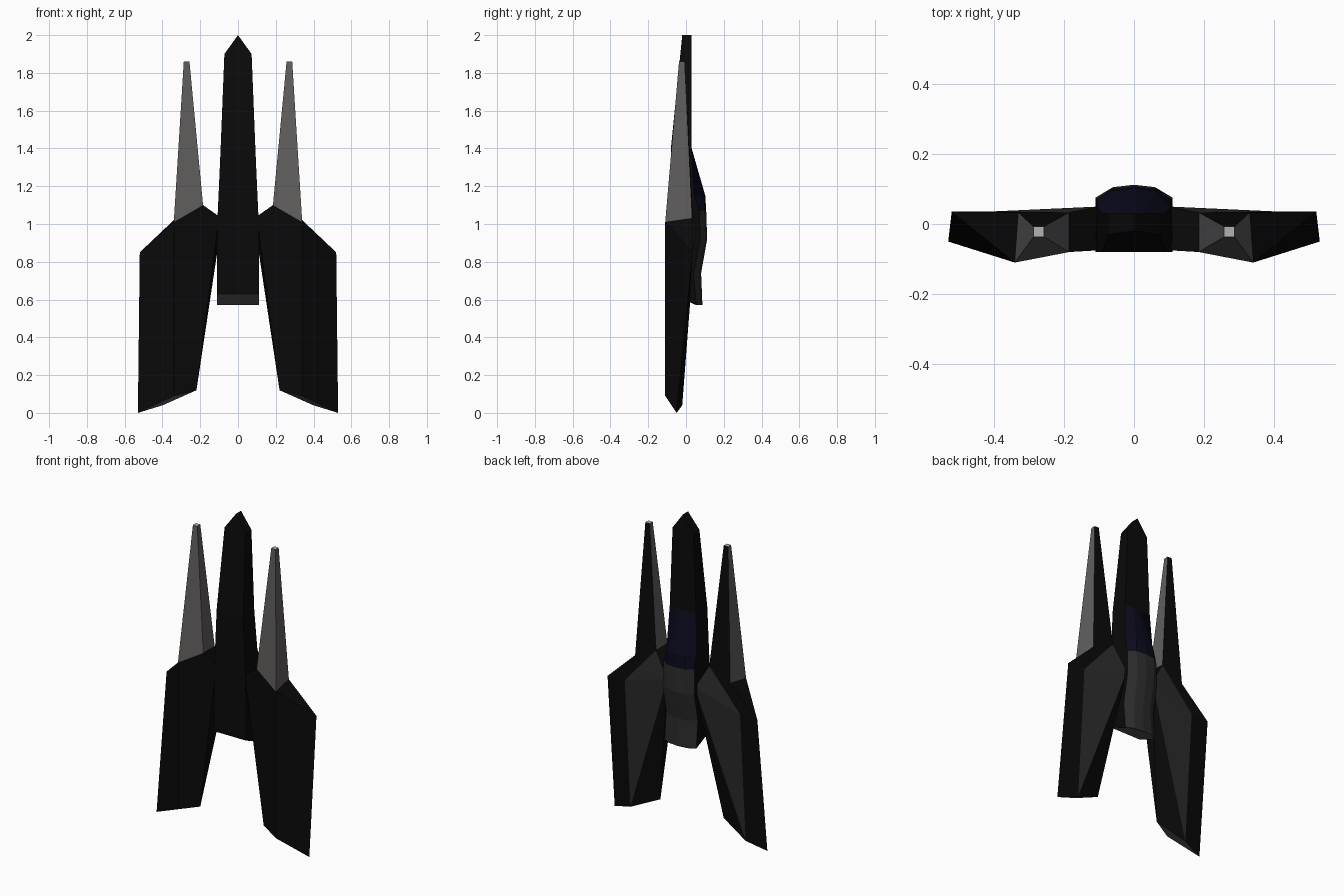
import bpy, bmesh

if "Cube" in bpy.data.objects:
    bpy.data.objects.remove(bpy.data.objects["Cube"])

def mat(name, *rgb):
    m = bpy.data.materials.new(name)
    m.diffuse_color = (*rgb, 1)
    m.use_nodes = True
    m.node_tree.nodes["Principled BSDF"].inputs["Base Color"].default_value = m.diffuse_color
    return m

BLACK = mat("black_hull", .003, .003, .003)
PANEL = mat("dark_panel", .025, .025, .025)
METAL = mat("grey_metal", .12, .11, .11)
GLASS = mat("canopy_glass", .003, .003, .012)
TIP = mat("pale_tip", .45, .45, .45)
MATS = [BLACK, PANEL, METAL, GLASS, TIP]

def build(name, verts, faces):
    """faces: list of (vertex indices, material index); mirrored across x."""
    bm = bmesh.new()
    vs = [bm.verts.new(v) for v in verts]
    for idx, m in faces:
        bm.faces.new([vs[i] for i in idx]).material_index = m
    bmesh.ops.recalc_face_normals(bm, faces=bm.faces)
    me = bpy.data.meshes.new(name)
    bm.to_mesh(me)
    bm.free()
    for m in MATS:
        me.materials.append(m)
    ob = bpy.data.objects.new(name, me)
    bpy.context.collection.objects.link(ob)
    mod = ob.modifiers.new("mirror", 'MIRROR')
    mod.use_clip = True
    return ob

# Swept wings: faceted, with a sharp outer edge and a ridge front and back
wing = [(.10, -.075, 1.04), (.185, -.08, 1.10), (.34, -.11, 1.01), (.52, .035, .85),
        (.53, -.05, 0), (.34, -.11, .09), (.22, -.06, .12),
        (.185, .033, 1.10), (.33, .033, 1.03), (.40, .036, .855),
        (.40, -.02, .04), (.095, .05, .95)]
build("wings", wing, [
    ((0, 1, 2, 5, 6), 0), ((2, 3, 4, 5), 0),
    ((0, 1, 7, 11), 0), ((1, 2, 8, 7), 0), ((2, 3, 8), 0),
    ((7, 8, 3, 9), 0), ((7, 9, 11), 1), ((9, 10, 11), 1),
    ((3, 4, 10, 9), 0), ((11, 10, 6), 0),
    ((4, 10, 5), 2), ((5, 10, 6), 2), ((0, 11, 6), 0)])

# Tapered spikes growing out of the wing shoulders
spike = [wing[i] for i in (1, 2, 8, 7)]
spike += [(.257, -.037, 1.86), (.287, -.037, 1.86), (.287, -.007, 1.86), (.257, -.007, 1.86)]
build("spikes", spike, [((i, (i + 1) % 4, (i + 1) % 4 + 4, i + 4), 0 if i == 2 else 2)
                        for i in range(4)] + [((4, 5, 6, 7), 4), ((0, 1, 2, 3), 0)])

# Fuselage: half sections lofted upward
# z, half width, front y, shoulder y, back half width, back y
sections = [(.57, .11, -.08, .055, .065, .08),
            (.74, .11, -.08, .04, .06, .073),
            (.92, .11, -.08, .075, .06, .105),
            (1.07, .107, -.08, .07, .065, .10),
            (1.15, .103, -.08, .045, .06, .095),
            (1.40, .092, -.08, .03, .03, .03),
            (1.90, .072, -.03, .03, .03, .03)]
verts, faces = [], []
for k, (z, w, yf, ys, wb, yb) in enumerate(sections):
    zf = .63 if k == 0 else z
    ridge = .007 if k < 5 else 0
    verts += [(0, yf, zf), (w, yf, zf), (w, ys, z), (wb, yb, z), (0, yb + ridge, z)]
for k in range(len(sections) - 1):
    for i in range(4):
        a = k * 5 + i
        m = 0
        if i >= 2:
            m = 1 if k < 3 else 3 if k < 5 else 0
        faces.append(((a, a + 1, a + 6, a + 5), m))
faces.append(((0, 1, 2, 3, 4), 2))
# Pointed nose edge
n, t = len(verts), 5 * (len(sections) - 1)
verts += [(0, -.02, 2), (0, .03, 2)]
faces += [((t, t + 1, n), 0), ((t + 1, t + 2, n + 1, n), 0),
          ((t + 2, t + 3, t + 4, n + 1), 0)]
build("fuselage", verts, faces)
